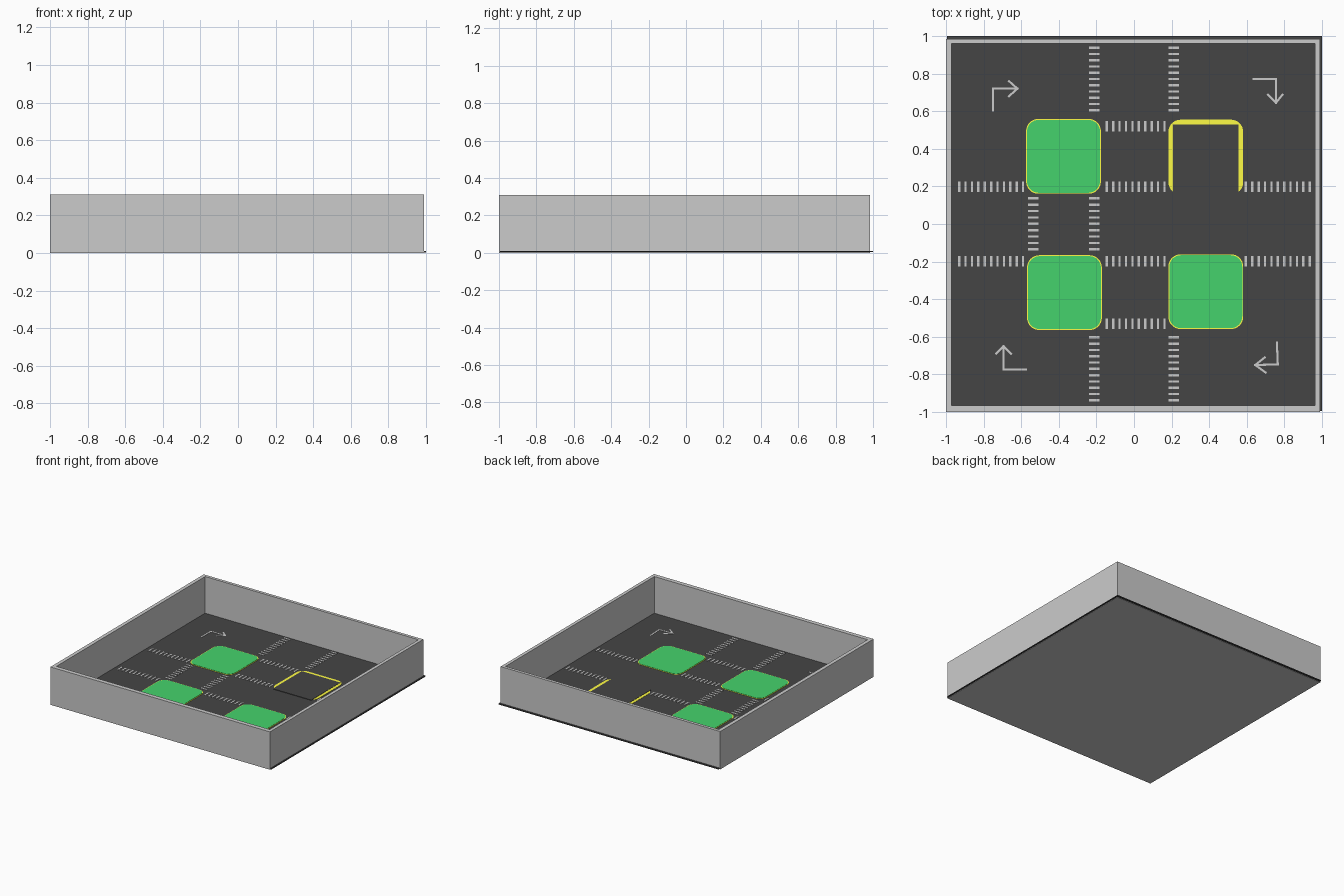
import bpy, bmesh
from math import cos, sin, pi
from mathutils import Vector

if "Cube" in bpy.data.objects:
    bpy.data.objects.remove(bpy.data.objects["Cube"])


def material(name, rgb):
    m = bpy.data.materials.new(name)
    m.diffuse_color = (*rgb, 1)
    m.use_nodes = True
    m.node_tree.nodes["Principled BSDF"].inputs["Base Color"].default_value = m.diffuse_color
    return m


BLACK = material("asphalt", (0.06, 0.06, 0.06))
GREEN = material("grass", (0.06, 0.65, 0.15))
YELLOW = material("kerb_yellow", (1.0, 0.98, 0.06))


def finish(name, bm, mat=None):
    bmesh.ops.recalc_face_normals(bm, faces=bm.faces)
    me = bpy.data.meshes.new(name)
    bm.to_mesh(me)
    bm.free()
    if mat:
        me.materials.append(mat)
    ob = bpy.data.objects.new(name, me)
    bpy.context.collection.objects.link(ob)
    return ob


def add_prism(bm, pts, z0, z1):
    """Flat outline given thickness."""
    lo = [bm.verts.new((x, y, z0)) for x, y in pts]
    hi = [bm.verts.new((x, y, z1)) for x, y in pts]
    bm.faces.new(lo[::-1])
    bm.faces.new(hi)
    n = len(pts)
    for i in range(n):
        j = (i + 1) % n
        bm.faces.new((lo[i], lo[j], hi[j], hi[i]))


def rect(x0, x1, y0, y1):
    return [(x0, y0), (x1, y0), (x1, y1), (x0, y1)]


def rounded(cx, cy, half, r, steps=8):
    pts = []
    for k, (sx, sy) in enumerate([(1, 1), (-1, 1), (-1, -1), (1, -1)]):
        for i in range(steps + 1):
            a = pi / 2 * (k + i / steps)
            pts.append((cx + sx * (half - r) + r * cos(a),
                        cy + sy * (half - r) + r * sin(a)))
    return pts


def plate(name, pts, z0, z1, mat=None):
    bm = bmesh.new()
    add_prism(bm, pts, z0, z1)
    return finish(name, bm, mat)


# Open tray: outer wall, rim, inner wall and bottom as linked rings
bm = bmesh.new()
outer, inner = rect(-1, 0.99, -1, 0.985), rect(-0.97, 0.963, -0.965, 0.96)
rings = [[bm.verts.new((x, y, z)) for x, y in o]
         for o, z in ((outer, 0), (outer, 0.31), (inner, 0.31), (inner, 0.006))]
for a, b in zip(rings, rings[1:]):
    for i in range(4):
        j = (i + 1) % 4
        bm.faces.new((a[i], a[j], b[j], b[i]))
bm.faces.new(rings[0][::-1])
bm.faces.new(rings[-1])
finish("tray_walls", bm)

# Road surface, sticking out slightly at the back and right
plate("road_surface", rect(-0.995, 1, -0.995, 1), 0.003, 0.01, BLACK)

# Grass islands with yellow kerbs
for i, (x, y) in enumerate([(-0.375, 0.36), (-0.37, -0.365), (0.382, -0.36)]):
    plate(f"island_kerb_{i}", rounded(x, y, 0.199, 0.065), 0.009, 0.012, YELLOW)
    plate(f"island_grass_{i}", rounded(x, y, 0.194, 0.062), 0.009, 0.014, GREEN)

# Parking bay: yellow border with an open front
plate("bay_border", rounded(0.382, 0.356, 0.199, 0.065), 0.009, 0.012, YELLOW)
plate("bay_surface", rect(0.207, 0.556, 0.155, 0.53), 0.009, 0.014, BLACK)


# Striped crossing lines: rows along x, columns along y
def stripes(name, along_x, fixed, start, end, count):
    bm = bmesh.new()
    for i in range(count):
        c = start + (end - start) * i / (count - 1)
        w, h = 0.006, 0.028
        if along_x:
            pts = rect(c - w, c + w, fixed - h, fixed + h)
        else:
            pts = rect(fixed - h, fixed + h, c - w, c + w)
        add_prism(bm, pts, 0.009, 0.012)
    finish(name, bm)


for y in (0.197, -0.197):
    side = "back" if y > 0 else "front"
    stripes(f"row_left_{side}", True, y, -0.93, -0.59, 11)
    stripes(f"row_right_{side}", True, y, 0.595, 0.935, 11)
for i, y in enumerate((0.52, 0.197, -0.197, -0.53)):
    stripes(f"row_middle_{i}", True, y, -0.145, 0.162, 10)
for x in (-0.212, 0.212):
    side = "left" if x < 0 else "right"
    stripes(f"column_back_{side}", False, x, 0.605, 0.938, 11)
    stripes(f"column_front_{side}", False, x, -0.938, -0.603, 11)
for i, x in enumerate((-0.535, -0.212)):
    stripes(f"column_middle_{i}", False, x, -0.135, 0.137, 9)


# Turn arrows: bent shaft plus open head, drawn as thin strokes
def arrow(name, shaft, head):
    bm = bmesh.new()
    for line in (shaft, head):
        for p, q in zip(line, line[1:]):
            p, q = Vector(p), Vector(q)
            d = (q - p).normalized() * 0.0055
            n = Vector((-d.y, d.x))
            p, q = p - d, q + d
            add_prism(bm, [p - n, q - n, q + n, p + n], 0.009, 0.012)
    finish(name, bm)


arrow("arrow_back_left", [(-0.75, 0.605), (-0.75, 0.72), (-0.62, 0.72)],
      [(-0.665, 0.76), (-0.62, 0.72), (-0.665, 0.68)])
arrow("arrow_back_right", [(0.635, 0.772), (0.755, 0.772), (0.755, 0.645)],
      [(0.713, 0.688), (0.755, 0.645), (0.79, 0.688)])
arrow("arrow_front_right", [(0.76, -0.63), (0.765, -0.747), (0.645, -0.75)],
      [(0.695, -0.71), (0.645, -0.75), (0.7, -0.79)])
arrow("arrow_front_left", [(-0.575, -0.773), (-0.695, -0.773), (-0.695, -0.65)],
      [(-0.733, -0.69), (-0.695, -0.65), (-0.655, -0.69)])
